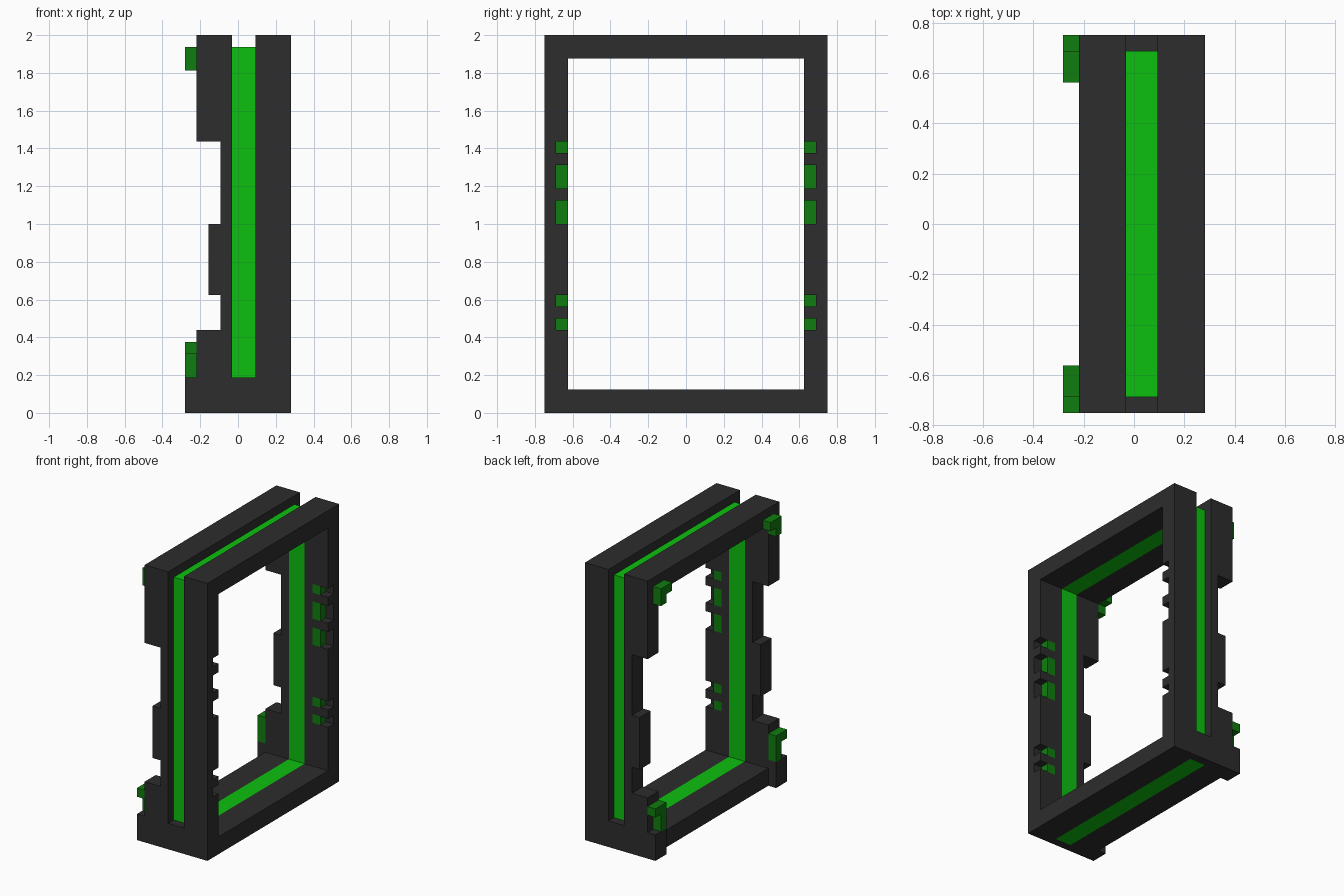
import bpy
import bmesh
from mathutils import Vector

if "Cube" in bpy.data.objects:
    bpy.data.objects.remove(bpy.data.objects["Cube"], do_unlink=True)

UNIT = 1 / 16          # everything sits on a coarse grid
MID_X = 4.5            # grid centre across the depth
AXES = {"x": (1, 2, 0), "y": (0, 2, 1)}   # profile axes, then sweep axis


def make_material(name, color):
    mat = bpy.data.materials.new(name)
    mat.use_nodes = True
    mat.diffuse_color = (*color, 1)
    bsdf = mat.node_tree.nodes["Principled BSDF"]
    bsdf.inputs["Base Color"].default_value = (*color, 1)
    bsdf.inputs["Roughness"].default_value = 0.8
    return mat


charcoal = make_material("charcoal", (0.026, 0.026, 0.026))
bright_green = make_material("bright_green", (0.004, 0.53, 0.005))
dark_green = make_material("dark_green", (0.005, 0.205, 0.005))


def prism(name, mat, profile, start, end, axis="y", side=1):
    """Sweep a profile along an axis; side=-1 mirrors it front to back."""
    a, b, c = AXES[axis]
    bm = bmesh.new()
    rings = []
    for depth in (start, end):
        ring = []
        for u, v in profile:
            p = Vector()
            p[a], p[b], p[c] = u, v, depth
            ring.append(bm.verts.new(((p.x - MID_X) * UNIT, p.y * side * UNIT, p.z * UNIT)))
        rings.append(ring)
        bm.faces.new(ring)
    for i in range(len(profile)):
        j = (i + 1) % len(profile)
        bm.faces.new((rings[0][i], rings[0][j], rings[1][j], rings[1][i]))
    bmesh.ops.recalc_face_normals(bm, faces=bm.faces)
    mesh = bpy.data.meshes.new(name)
    bm.to_mesh(mesh)
    bm.free()
    mesh.materials.append(mat)
    obj = bpy.data.objects.new(name, mesh)
    bpy.context.collection.objects.link(obj)
    return obj


def rect(u0, u1, v0, v1):
    return [(u0, v0), (u1, v0), (u1, v1), (u0, v1)]


# Stepped outline of the posts on the -x side
stepped_post = [(4, 0), (0, 0), (0, 3), (1, 3), (1, 7), (3, 7), (3, 10), (2, 10),
                (2, 16), (3, 16), (3, 23), (1, 23), (1, 32), (4, 32)]

# Comb outline of the slotted inner edge on the +x side
slots = [(7, 8), (9, 10), (16, 18), (19, 21), (22, 23)]
comb = [(6, 32), (6, 0), (9, 0)]
for low, high in slots:
    comb += [(9, low), (7, low), (7, high), (9, high)]
comb.append((9, 32))

# L-shaped clips, as y-z outlines
lower_clip = [(10, 3), (11, 3), (11, 5), (12, 5), (12, 6), (10, 6)]
upper_clip = [(10, 29), (11, 29), (11, 31), (9, 31), (9, 30), (10, 30)]

for side, label in ((-1, "front"), (1, "back")):
    # Posts and the closed foot of the groove
    prism(label + "_stepped_post", charcoal, stepped_post, 10, 12, side=side)
    prism(label + "_slotted_post_outer", charcoal, rect(6, 9, 0, 32), 11, 12, side=side)
    prism(label + "_slotted_post_inner", charcoal, comb, 10, 11, side=side)
    prism(label + "_groove_foot", charcoal, rect(4, 6, 0, 3), 11, 12, side=side)
    # Glowing strip and slot fillings
    prism(label + "_green_strip", bright_green, rect(4, 6, 2, 30), 10, 11, side=side)
    for i, (low, high) in enumerate(slots):
        prism(f"{label}_slot_block_{i + 1}", dark_green, rect(7, 8, low, high), 10, 11, side=side)
    # Clips
    prism(label + "_lower_clip", dark_green, lower_clip, 0, 1, "x", side)
    prism(label + "_upper_clip", dark_green, upper_clip, 0, 1, "x", side)

# Cross bars joining the posts, on both sides of the groove
for label, low, high in (("bottom", 0, 2), ("top", 30, 32)):
    prism(label + "_bar_right", charcoal, rect(1, 4, low, high), -10, 10)
    prism(label + "_bar_left", charcoal, rect(6, 9, low, high), -10, 10)

# Horizontal runs of the strip
prism("bottom_green_strip", bright_green, rect(4, 6, 0, 2), -11, 11)
prism("top_green_strip", bright_green, rect(4, 6, 30, 31), -11, 11)
